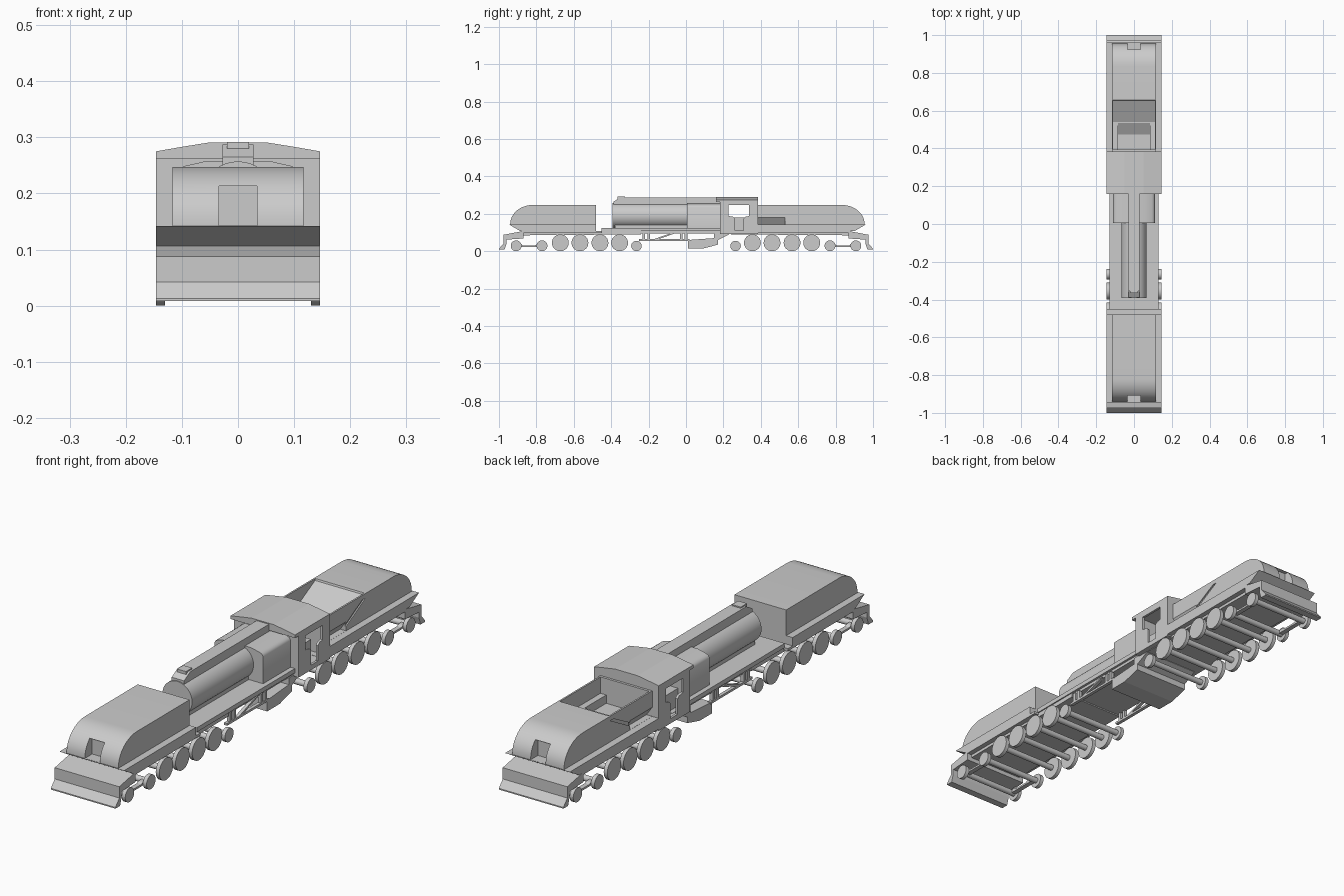
import bpy, bmesh, math
from mathutils import Matrix

if "Cube" in bpy.data.objects:
    bpy.data.objects.remove(bpy.data.objects["Cube"])


def prism(name, pts, a, b, axis='X', smooth=False):
    """Extrude a profile: (y, z) points along X, or (x, z) points along Y."""
    bm = bmesh.new()
    place = (lambda t, p: (t, p[0], p[1])) if axis == 'X' else (lambda t, p: (p[0], t, p[1]))
    r0 = [bm.verts.new(place(a, p)) for p in pts]
    r1 = [bm.verts.new(place(b, p)) for p in pts]
    bm.faces.new(r0)
    bm.faces.new(r1[::-1])
    n = len(pts)
    for i in range(n):
        bm.faces.new((r0[i], r1[i], r1[(i + 1) % n], r0[(i + 1) % n]))
    bmesh.ops.recalc_face_normals(bm, faces=bm.faces)
    return finish(name, bm, smooth)


def finish(name, bm, smooth=False):
    me = bpy.data.meshes.new(name)
    bm.to_mesh(me)
    bm.free()
    ob = bpy.data.objects.new(name, me)
    bpy.context.collection.objects.link(ob)
    if smooth:
        select(ob)
        bpy.ops.object.shade_smooth_by_angle(angle=math.radians(35))
    return ob


def select(ob):
    bpy.ops.object.select_all(action='DESELECT')
    ob.select_set(True)
    bpy.context.view_layer.objects.active = ob


def box(name, x0, x1, y0, y1, z0, z1):
    return prism(name, [(y0, z0), (y1, z0), (y1, z1), (y0, z1)], x0, x1)


def cylinders(name, parts, axis='Y', seg=24):
    """parts: list of (radius, depth, centre) along X."""
    bm = bmesh.new()
    turn = Matrix.Rotation(math.pi / 2, 4, axis)
    for r, d, c in parts:
        bmesh.ops.create_cone(bm, cap_ends=True, segments=seg, radius1=r, radius2=r,
                              depth=d, matrix=Matrix.Translation(c) @ turn)
    return finish(name, bm, True)


def cut(ob, *cutters):
    for c in cutters:
        m = ob.modifiers.new("cut", 'BOOLEAN')
        m.operation, m.solver, m.object = 'DIFFERENCE', 'EXACT', c
        select(ob)
        bpy.ops.object.modifier_apply(modifier=m.name)
        bpy.data.objects.remove(c)


# Both engine units: chassis, plough, wheels, tank
tanks = {}
for s, label in ((-1, "front"), (1, "rear")):
    P = lambda pts: [(s * d, z) for d, z in pts]
    off = 0.0 if s < 0 else 0.015
    inner = 0.48 if s < 0 else 0.375
    prism(label + "_chassis", P([(0.24, 0.09), (0.88, 0.085), (0.88, 0.107), (0.24, 0.107)]), -0.125, 0.125)
    prism(label + "_footplate", P([(inner - 0.03, 0.098), (0.88, 0.098), (0.88, 0.108), (inner - 0.03, 0.108)]),
          -0.146, 0.146)
    prism(label + "_buffer_beam_and_plough",
          P([(0.87, 0.108), (0.975, 0.088), (0.975, 0.042), (1.0, 0.013), (1.0, 0.008), (0.97, 0.008),
             (0.96, 0.04), (0.96, 0.062), (0.87, 0.068)]), -0.146, 0.146)
    prism(label + "_tank_base", P([(inner, 0.107), (0.885 + off, 0.107), (0.945 + off, 0.142), (inner, 0.142)]),
          -0.146, 0.146)
    arc = [(0.82 + off + 0.12 * math.cos(t), 0.145 + 0.102 * math.sin(t))
           for t in (math.radians(9 * i) for i in range(11))]
    tank = prism(label + "_tank", P([(inner, 0.141), (0.94 + off, 0.141)] + arc + [(inner, 0.247)]),
                 -0.117, 0.117, smooth=True)
    y0, y1 = sorted((s * (0.893 + off), s * 1.0))
    cut(tank, box("notch_cutter", -0.034, 0.034, y0, y1, 0.1425, 0.213))
    tanks[label] = tank
    # wheels with axles
    sizes = [(0.265, 0.028), (0.355, 0.045), (0.46, 0.045), (0.567, 0.045), (0.672, 0.045),
             (0.77, 0.029), (0.908, 0.029)]
    for i, (d, r) in enumerate(sizes):
        c = lambda x: (x, s * d, r)
        cylinders(f"{label}_wheelset_{i + 1}",
                  [(r, 0.016, c(-0.138)), (r, 0.016, c(0.138)), (0.012, 0.27, c(0))])
    # side frames of the leading bogie
    for x in (-0.12, 0.12):
        prism(label + "_bogie_bar", P([(0.77, 0.022), (0.91, 0.022), (0.91, 0.036), (0.88, 0.036), (0.87, 0.03),
                                       (0.81, 0.03), (0.80, 0.036), (0.77, 0.036)]), x - 0.01, x + 0.01)

# Open coal hopper in the rear tank, tapered outside at its foot
cut(tanks["rear"],
    prism("hopper_cutter", [(0.395, 0.27), (0.395, 0.18), (0.54, 0.18), (0.655, 0.24), (0.665, 0.27)], -0.11, 0.11),
    prism("hopper_foot_cutter", [(0.395, 0.2), (0.395, 0.146), (0.475, 0.146), (0.57, 0.2)], -0.084, 0.084))
for s in (-1, 1):
    cut(tanks["rear"],
        prism("taper_cutter", [(s * 0.14, 0.1425), (s * 0.091, 0.1425), (s * 0.1172, 0.18), (s * 0.14, 0.18)],
              0.36, 0.53, 'Y'),
        prism("slot_cutter", [(0.475, 0.1425), (0.50, 0.1425), (0.655, 0.228), (0.635, 0.228)],
              s * 0.112, s * 0.14))

# Central bridge frame and running board
box("running_board", -0.13, 0.13, -0.452, 0.2, 0.107, 0.125)
box("bridge_deck", -0.12, 0.12, -0.26, 0.26, 0.095, 0.108)
for s in (-1, 1):
    x0, x1 = sorted((s * 0.112, s * 0.126))
    box("truss_bottom_rail", x0, x1, -0.25, 0.02, 0.055, 0.064)
    for y in (-0.225, -0.2, -0.025, 0.0):
        box("truss_post", x0, x1, y - 0.007, y + 0.007, 0.06, 0.1)
    prism("truss_brace", [(-0.18, 0.062), (-0.155, 0.062), (-0.05, 0.098), (-0.075, 0.098)], x0, x1)
prism("ashpan", [(0.01, 0.014), (0.09, 0.014), (0.17, 0.035), (0.17, 0.06), (0.23, 0.09), (0.23, 0.097),
                 (0.15, 0.097), (0.15, 0.07), (0.01, 0.06)], -0.125, 0.125)

# Boiler, top casing and firebox
bm = bmesh.new()
bmesh.ops.create_cone(bm, cap_ends=True, segments=40, radius1=0.067, radius2=0.067, depth=0.46,
                      matrix=Matrix.Translation((0, -0.162, 0.19)) @ Matrix.Rotation(math.pi / 2, 4, 'X'))
finish("boiler", bm, True)
box("boiler_saddle", -0.045, 0.045, -0.38, 0.02, 0.12, 0.15)
prism("boiler_top_casing", [(-0.388, 0.24), (0.18, 0.24), (0.18, 0.287), (-0.35, 0.287), (-0.388, 0.265)],
      -0.028, 0.028)
box("chimney", -0.02, 0.02, -0.365, -0.325, 0.28, 0.292)
side = [(0.11, 0.107), (0.11, 0.235), (0.105, 0.244), (0.095, 0.249), (0.055, 0.258)]
prism("firebox", side + [(-x, z) for x, z in reversed(side)], 0.005, 0.19, 'Y', True)

# Cab with T-shaped side openings
cab = box("cab_walls", -0.146, 0.146, 0.182, 0.385, 0.092, 0.272)
doorway = [(0.262, 0.112), (0.308, 0.112), (0.308, 0.175), (0.318, 0.184), (0.337, 0.188), (0.337, 0.246),
           (0.228, 0.246), (0.228, 0.188), (0.252, 0.184), (0.262, 0.175)]
cut(cab, box("cab_room_cutter", -0.136, 0.136, 0.194, 0.373, 0.107, 0.28),
    prism("doorway_cutter", doorway, -0.2, 0.2))
roof = [(0.146, 0.262), (0.146, 0.275), (0.10, 0.283), (0.05, 0.291)]
prism("cab_roof", roof + [(-x, z) for x, z in reversed(roof)], 0.16, 0.385, 'Y')
box("cab_backhead", -0.1, 0.1, 0.19, 0.33, 0.105, 0.18)
